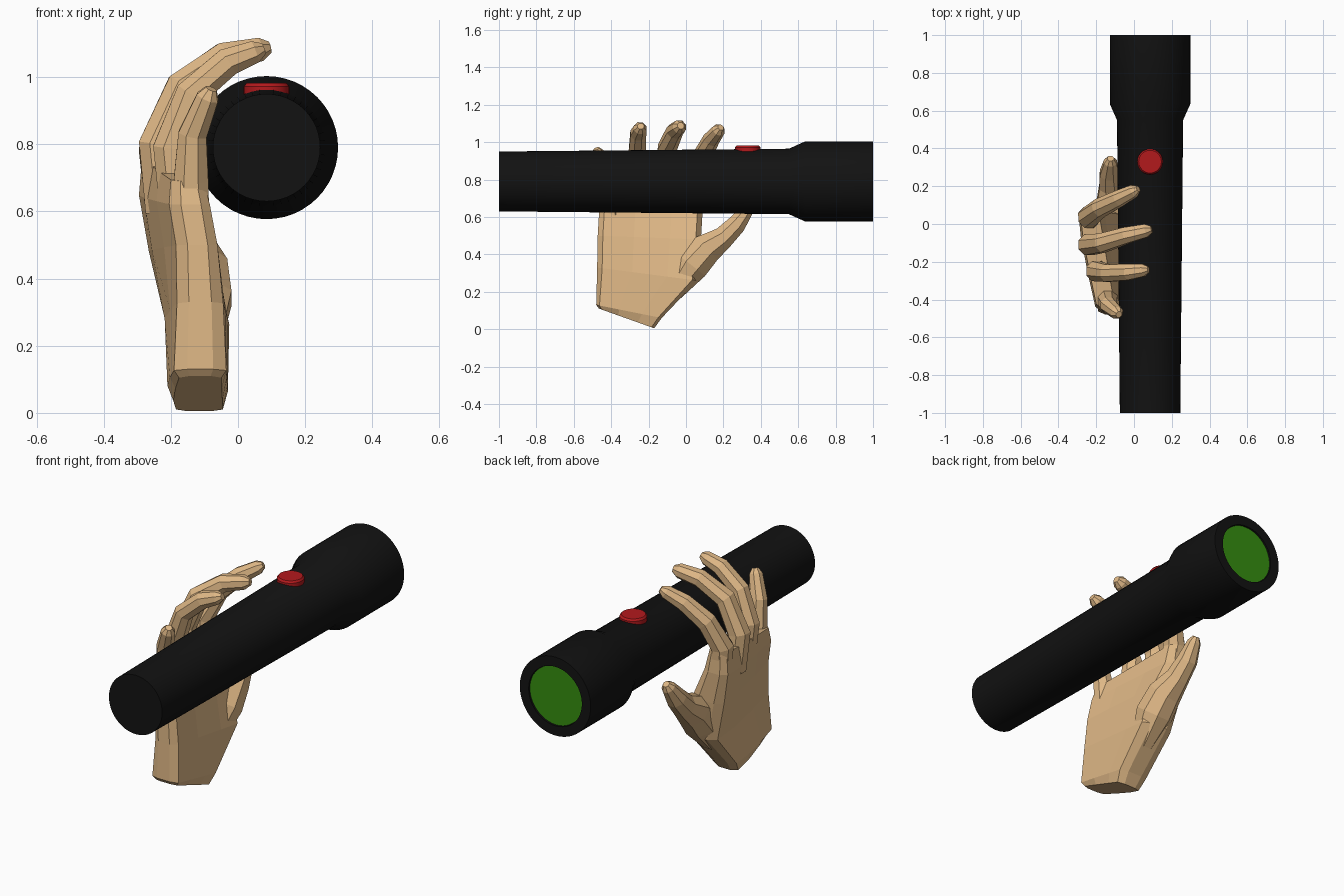
import bpy, bmesh
from math import cos, sin, tau
from mathutils import Vector

if "Cube" in bpy.data.objects:
    bpy.data.objects.remove(bpy.data.objects["Cube"])


def material(name, rgb):
    m = bpy.data.materials.new(name)
    m.diffuse_color = (*rgb, 1)
    m.use_nodes = True
    m.node_tree.nodes["Principled BSDF"].inputs["Base Color"].default_value = m.diffuse_color
    return m


def add_object(name, bm, mat):
    bmesh.ops.recalc_face_normals(bm, faces=bm.faces)
    me = bpy.data.meshes.new(name)
    bm.to_mesh(me)
    bm.free()
    ob = bpy.data.objects.new(name, me)
    bpy.context.collection.objects.link(ob)
    me.materials.append(mat)
    return ob


def loft(name, rings, mat):
    """Closed skin through equal-sized rings of points."""
    bm = bmesh.new()
    vs = [[bm.verts.new(p) for p in r] for r in rings]
    n = len(vs[0])
    for a, b in zip(vs, vs[1:]):
        for i in range(n):
            j = (i + 1) % n
            bm.faces.new((a[i], a[j], b[j], b[i]))
    bm.faces.new(vs[0])
    bm.faces.new(vs[-1])
    return add_object(name, bm, mat)


def lathe(name, profile, mat, center, n=48, axis='Y'):
    """Turned part; profile is (radius, position along axis)."""
    rings = []
    for r, h in profile:
        ring = []
        for i in range(n):
            c, s = r * cos(tau * i / n), r * sin(tau * i / n)
            ring.append(Vector((c, h, s) if axis == 'Y' else (c, s, h)) + Vector(center))
        rings.append(ring)
    ob = loft(name, rings, mat)
    bpy.ops.object.select_all(action='DESELECT')
    ob.select_set(True)
    bpy.context.view_layer.objects.active = ob
    bpy.ops.object.shade_smooth_by_angle()
    return ob


def finger(name, path, mat, ref, n=8):
    """Faceted tapering tube with a rounded tip; path is (x, y, z, radius)."""
    pts = [Vector(p[:3]) for p in path]
    rad = [p[3] for p in path]
    end = (pts[-1] - pts[-2]).normalized()
    pts.append(pts[-1] + end * rad[-1] * 0.8)
    rad.append(rad[-1] * 0.5)
    rings = []
    for k, p in enumerate(pts):
        t = (pts[min(k + 1, len(pts) - 1)] - pts[max(k - 1, 0)]).normalized()
        u = (Vector(ref) - t * t.dot(Vector(ref))).normalized()
        v = t.cross(u)
        rings.append([p + rad[k] * (u * cos(tau * (i + .5) / n) + v * sin(tau * (i + .5) / n))
                      for i in range(n)])
    return loft(name, rings, mat)


black = material("black", (0.006, 0.006, 0.006))
red = material("red", (0.45, 0.01, 0.012))
green = material("green", (0.035, 0.27, 0.005))
skin = material("skin", (0.74, 0.48, 0.24))

# Flashlight body, lens and button
AX = (0.085, 0, 0.79)
lathe("flashlight_body", [(.16, -1), (.175, .55), (.213, .635), (.213, 1), (.16, 1), (.16, .985)], black, AX)
lathe("lens", [(.158, .975), (.158, .992)], green, AX)
lathe("button", [(.068, .94), (.068, .972), (.06, .982)], red, (0.085, 0.33, 0), 32, 'Z')

# Palm: each section has a little-finger side and a thumb side (y, z, x back, x front)
sections = [
    ((-.465, .11, -.175, -.05), (-.17, .005, -.185, -.045)),
    ((-.48, .13, -.19, -.035), (-.13, .06, -.2, -.03)),
    ((-.475, .33, -.18, -.045), (.06, .26, -.215, -.025)),
    ((-.472, .5, -.18, -.06), (.08, .48, -.27, -.08)),
    ((-.465, .62, -.2, -.08), (.09, .65, -.3, -.16)),
    ((-.45, .69, -.195, -.1), (.085, .77, -.29, -.19)),
]
outline = [(0, .25), (.05, 0), (.35, -.06), (.7, -.08), (.95, 0), (1, .25),
           (1, .75), (.95, 1), (.7, 1), (.35, 1), (.05, 1), (0, .75)]
rings = []
for a, b in sections:
    ring = []
    for s, d in outline:
        y, z, xb, xf = (p + (q - p) * s for p, q in zip(a, b))
        ring.append((xb + (xf - xb) * d, y, z))
    rings.append(ring)
hand = loft("hand", rings, skin)

# Fingers and thumb
Y, X = (0, 1, 0), (1, 0, 0)
parts = [
    finger("index_finger", [(-.22, .025, .6, .06), (-.24, .035, .78, .06), (-.18, .085, .92, .053),
                            (-.08, .135, 1.015, .046), (0, .175, 1.065, .036)], skin, Y),
    finger("middle_finger", [(-.22, -.1, .6, .06), (-.24, -.11, .8, .06), (-.165, -.1, .97, .054),
                             (-.04, -.06, 1.06, .047), (.065, -.035, 1.082, .038)], skin, Y),
    finger("ring_finger", [(-.18, -.24, .58, .055), (-.2, -.25, .79, .057), (-.14, -.26, .95, .05),
                           (-.03, -.255, 1.045, .046), (.05, -.245, 1.075, .036)], skin, Y),
    finger("little_finger", [(-.13, -.39, .5, .05), (-.14, -.405, .69, .056), (-.135, -.43, .83, .046),
                             (-.09, -.47, .94, .036)], skin, Y),
    finger("thumb", [(-.11, -.07, .2, .06), (-.11, .03, .34, .098), (-.115, .11, .43, .09),
                     (-.125, .2, .49, .064), (-.13, .27, .56, .055), (-.125, .33, .64, .036)], skin, X),
]

# Merge everything into one hand
for p in parts:
    m = hand.modifiers.new("join_" + p.name, 'BOOLEAN')
    m.operation, m.solver, m.object = 'UNION', 'EXACT', p
bpy.context.view_layer.objects.active = hand
for m in list(hand.modifiers):
    bpy.ops.object.modifier_apply(modifier=m.name)
for p in parts:
    bpy.data.objects.remove(p)
